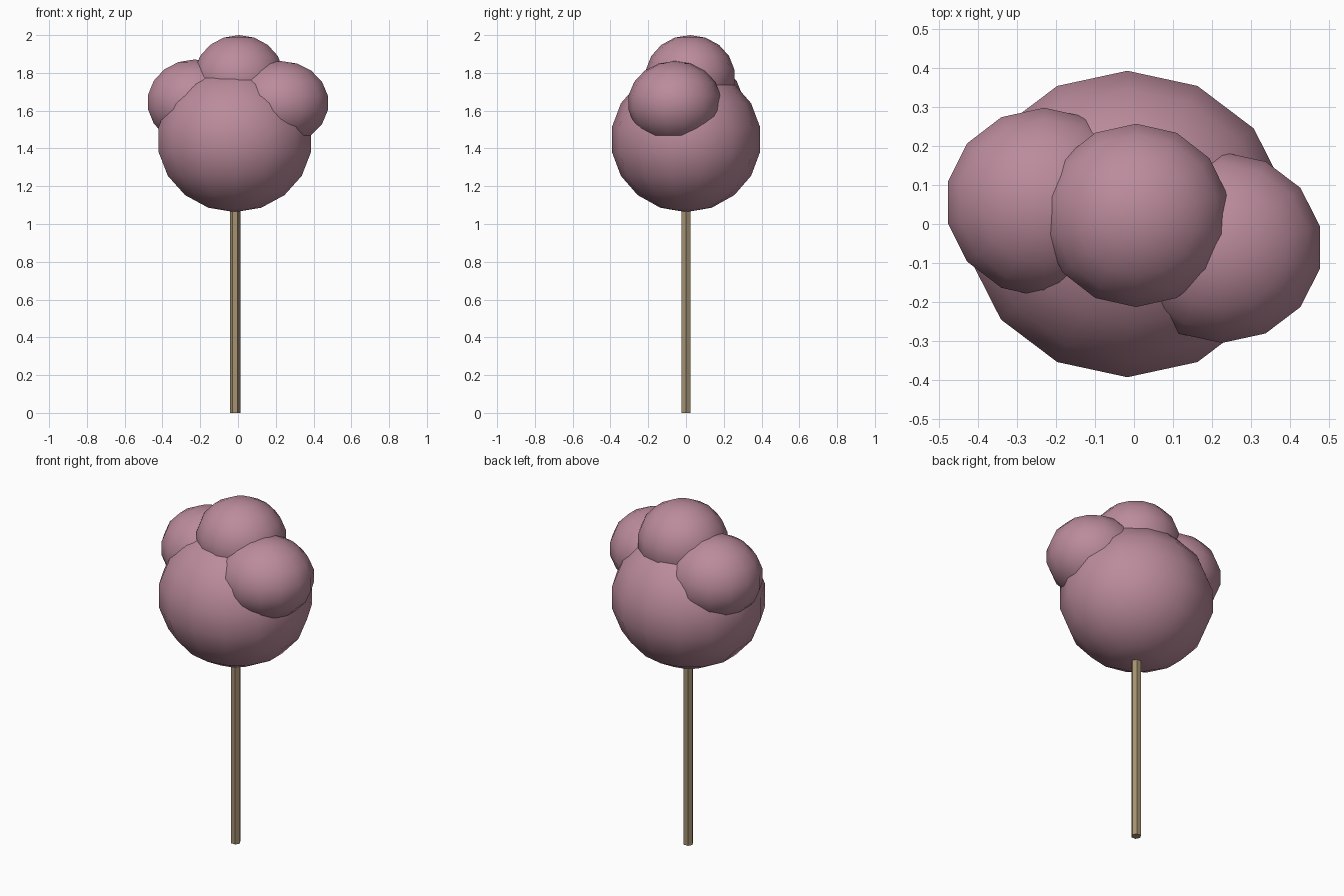
import bpy, bmesh
from math import pi, sin, cos

if "Cube" in bpy.data.objects:
    bpy.data.objects.remove(bpy.data.objects["Cube"])


def material(name, color):
    m = bpy.data.materials.new(name)
    m.diffuse_color = (*color, 1)
    m.use_nodes = True
    m.node_tree.nodes["Principled BSDF"].inputs["Base Color"].default_value = m.diffuse_color
    return m


PINK = material("blossom_pink", (0.50, 0.26, 0.33))
WOOD = material("pale_bark", (0.38, 0.29, 0.17))


def add_object(name, bm, mat, smooth):
    bmesh.ops.recalc_face_normals(bm, faces=bm.faces)
    for f in bm.faces:
        f.smooth = smooth
    mesh = bpy.data.meshes.new(name)
    bm.to_mesh(mesh)
    bm.free()
    mesh.materials.append(mat)
    ob = bpy.data.objects.new(name, mesh)
    bpy.context.collection.objects.link(ob)
    return ob


def foliage(name, center, radii, segments=14, rings=9):
    """Low-poly ball with a vertex column facing +y."""
    bm = bmesh.new()
    rows = []
    for j in range(1, rings):
        t = pi * j / rings
        rows.append([bm.verts.new((sin(t) * cos(pi / 2 + 2 * pi * i / segments),
                                   sin(t) * sin(pi / 2 + 2 * pi * i / segments),
                                   cos(t))) for i in range(segments)])
    top, bottom = bm.verts.new((0, 0, 1)), bm.verts.new((0, 0, -1))
    for i in range(segments):
        k = (i + 1) % segments
        bm.faces.new((top, rows[0][i], rows[0][k]))
        bm.faces.new((bottom, rows[-1][k], rows[-1][i]))
        for a, b in zip(rows, rows[1:]):
            bm.faces.new((a[i], b[i], b[k], a[k]))
    bmesh.ops.scale(bm, vec=radii, verts=bm.verts)
    bmesh.ops.translate(bm, vec=center, verts=bm.verts)
    return add_object(name, bm, PINK, True)


# Crown: one large ball with three smaller clumps on top
foliage("crown_main", (-0.017, 0.0, 1.447), (0.42, 0.398, 0.384))
foliage("crown_left", (-0.23, 0.055, 1.645), (0.256, 0.246, 0.226))
foliage("crown_right", (0.225, -0.06, 1.641), (0.261, 0.248, 0.222))
foliage("crown_top", (0.005, 0.022, 1.778), (0.244, 0.238, 0.222))

# Trunk: slim hexagonal post running up into the crown
bm = bmesh.new()
bmesh.ops.create_circle(bm, cap_ends=True, segments=6, radius=0.027)
for v in bm.verts:
    v.co = (v.co.y, v.co.x, 0)
up = bmesh.ops.extrude_face_region(bm, geom=bm.faces[:])
bmesh.ops.translate(bm, vec=(0, 0, 1.15),
                    verts=[g for g in up["geom"] if isinstance(g, bmesh.types.BMVert)])
bmesh.ops.translate(bm, vec=(-0.015, 0, 0), verts=bm.verts)
# Close the base if the extrusion left it open
edges = [e for e in bm.edges if e.is_boundary]
if edges:
    bmesh.ops.contextual_create(bm, geom=edges)
add_object("trunk", bm, WOOD, False)
